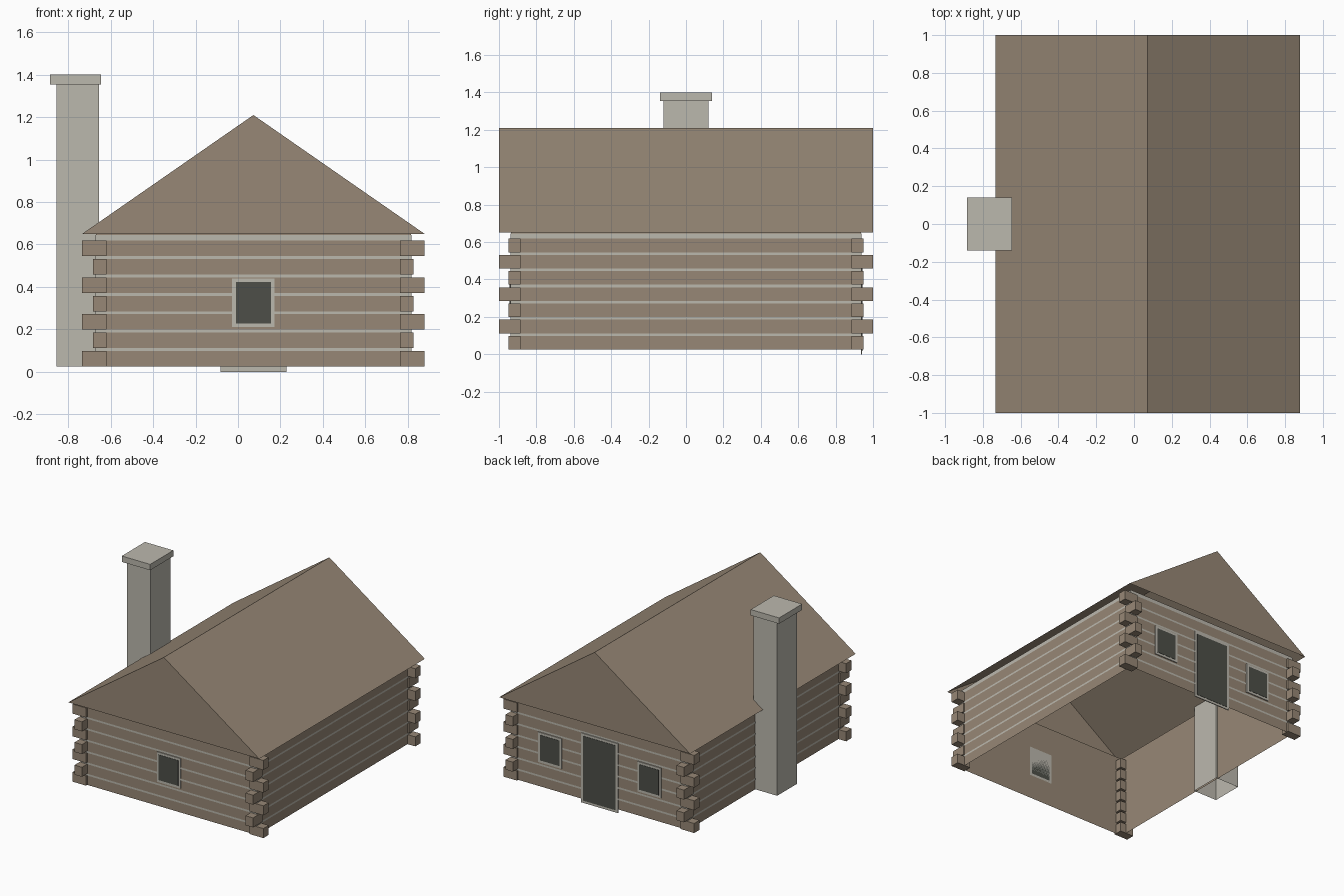
import bpy
import bmesh

cube = bpy.data.objects.get("Cube")
if cube:
    bpy.data.objects.remove(cube, do_unlink=True)


def material(name, r, g, b):
    m = bpy.data.materials.new(name)
    m.use_nodes = True
    m.diffuse_color = (r, g, b, 1)
    bsdf = m.node_tree.nodes["Principled BSDF"]
    bsdf.inputs["Base Color"].default_value = (r, g, b, 1)
    bsdf.inputs["Roughness"].default_value = 0.9
    return m


wood = material("log brown", 0.31, 0.245, 0.18)
stone = material("pale stone", 0.50, 0.48, 0.42)
glass = material("dark opening", 0.075, 0.078, 0.066)


def add_box(bm, x, y, z, sides_only=False):
    """Box from (min, max) ranges; sides_only leaves top and bottom open."""
    lo = [bm.verts.new((a, b, z[0])) for a, b in
          ((x[0], y[0]), (x[1], y[0]), (x[1], y[1]), (x[0], y[1]))]
    hi = [bm.verts.new((v.co.x, v.co.y, z[1])) for v in lo]
    for i in range(4):
        j = (i + 1) % 4
        bm.faces.new((lo[i], lo[j], hi[j], hi[i]))
    if not sides_only:
        bm.faces.new(lo[::-1])
        bm.faces.new(hi)


def finish(name, bm, mat):
    mesh = bpy.data.meshes.new(name)
    bm.to_mesh(mesh)
    bm.free()
    mesh.materials.append(mat)
    obj = bpy.data.objects.new(name, mesh)
    bpy.context.collection.objects.link(obj)
    return obj


def box(name, mat, x, y, z, sides_only=False):
    bm = bmesh.new()
    add_box(bm, x, y, z, sides_only)
    return finish(name, bm, mat)


MID = 0.0725                    # centre line of the cabin
HALF_X, HALF_Y = 0.742, 0.935   # wall half sizes
BASE, EAVE, RIDGE = 0.025, 0.65, 1.21
PITCH, LOG = 0.0867, 0.073      # log spacing and height
LEVELS = 7

# Hollow walls, open above and below
box("log_walls", wood, (MID - HALF_X, MID + HALF_X), (-HALF_Y, HALF_Y),
    (BASE, EAVE), True)

# Pale chinking bands between the logs
bm = bmesh.new()
out = 0.003
for i in range(LEVELS):
    z = BASE + PITCH * i + LOG
    top = z + PITCH - LOG if i < LEVELS - 1 else EAVE - 0.005
    add_box(bm, (MID - HALF_X - out, MID + HALF_X + out),
            (-HALF_Y - out, HALF_Y + out), (z, top), True)
finish("chinking", bm, stone)

# Log ends crossing at the corners, alternating direction by level
bm = bmesh.new()
for i in range(LEVELS):
    z = BASE + PITCH * i
    far_x, far_y = (0.807, 0.95) if i % 2 == 0 else (0.755, 1.0)
    for sx in (-1, 1):
        for sy in (-1, 1):
            add_box(bm, sorted((MID + sx * 0.692, MID + sx * far_x)),
                    sorted((sy * 0.885, sy * far_y)), (z, z + LOG))
bmesh.ops.recalc_face_normals(bm, faces=bm.faces)
finish("log_ends", bm, wood)

# Gabled roof shell, open underneath
bm = bmesh.new()
ends = [[bm.verts.new(p) for p in ((MID - 0.807, y, EAVE),
                                   (MID + 0.807, y, EAVE),
                                   (MID, y, RIDGE))] for y in (-1, 1)]
front, back = ends
bm.faces.new(front)
bm.faces.new(back[::-1])
bm.faces.new((front[1], back[1], back[2], front[2]))
bm.faces.new((front[2], back[2], back[0], front[0]))
finish("gable_roof", bm, wood)

# Chimney stack and cap
box("chimney", stone, (-0.855, -0.655), (-0.12, 0.12), (BASE, 1.355), True)
box("chimney_cap", stone, (-0.885, -0.645), (-0.14, 0.14), (1.355, 1.4))


def opening(name, side, x, width, z0, z1, rim):
    """Framed dark panel on the front (-1) or back (+1) wall."""
    for part, mat, inset, depth in (("frame", stone, 0, 0.007),
                                    ("panel", glass, rim, 0.009)):
        half = width / 2 - inset
        box(name + "_" + part, mat, (x - half, x + half),
            sorted((side * HALF_Y, side * (HALF_Y + depth))),
            (z0 + inset, z1 - inset))


opening("front_window", -1, MID, 0.2, 0.21, 0.44, 0.018)
opening("back_door", 1, MID, 0.31, 0.0, 0.53, 0.018)
opening("back_left_window", 1, MID + 0.42, 0.2, 0.21, 0.44, 0.018)
opening("back_right_window", 1, MID - 0.42, 0.2, 0.21, 0.44, 0.018)
